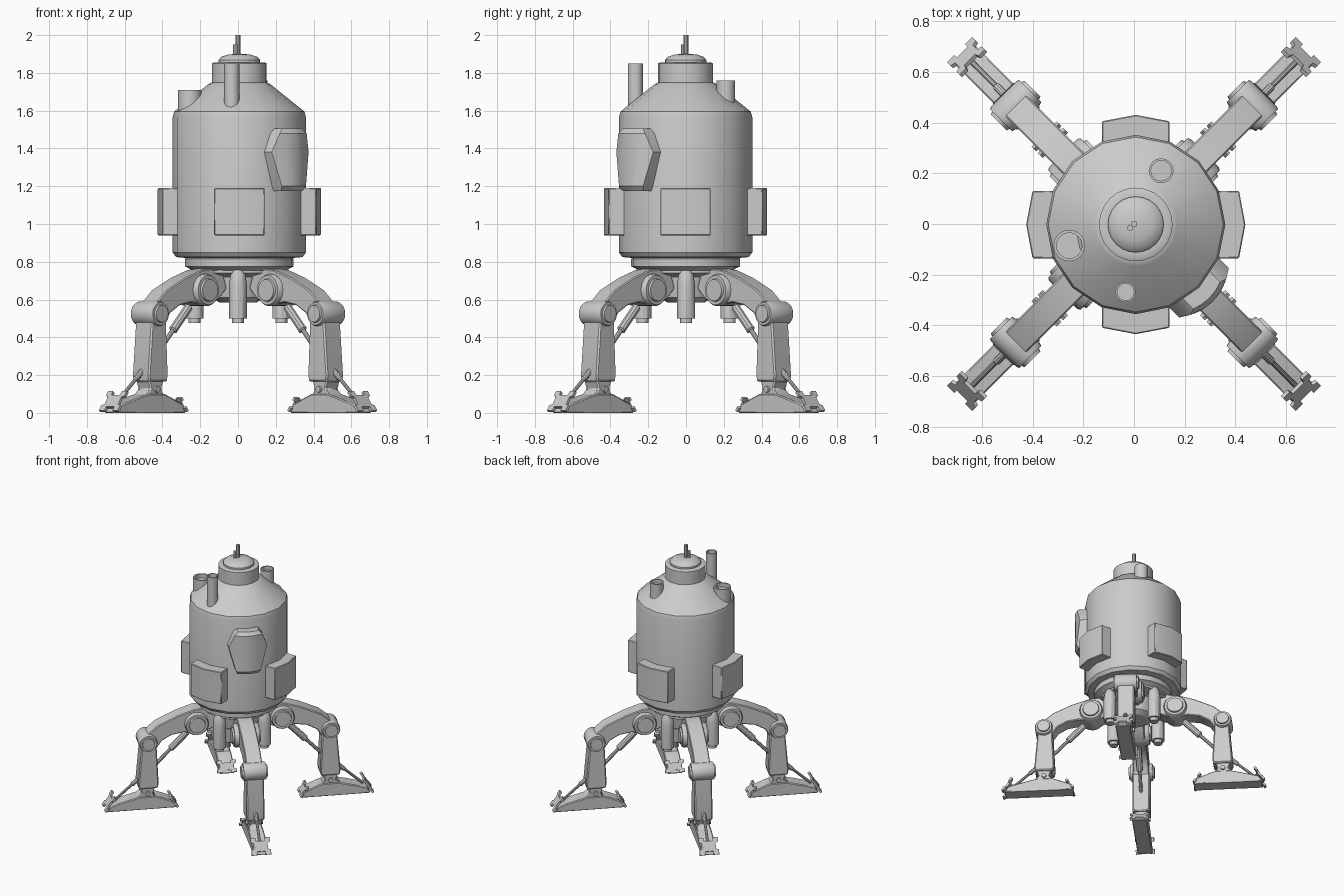
import bpy, bmesh
from math import radians, sin, cos, pi
from mathutils import Matrix, Vector

if "Cube" in bpy.data.objects:
    bpy.data.objects.remove(bpy.data.objects["Cube"])

I = Matrix.Identity(4)


def finish(name, bm, mat=I):
    bmesh.ops.remove_doubles(bm, verts=bm.verts, dist=1e-5)
    bmesh.ops.recalc_face_normals(bm, faces=bm.faces)
    bm.transform(mat)
    me = bpy.data.meshes.new(name)
    bm.to_mesh(me)
    bm.free()
    ob = bpy.data.objects.new(name, me)
    bpy.context.collection.objects.link(ob)
    bpy.ops.object.select_all(action='DESELECT')
    ob.select_set(True)
    bpy.context.view_layer.objects.active = ob
    bpy.ops.object.shade_smooth_by_angle(angle=radians(30))
    return ob


def lathe(name, profile, segs=16, mat=I):
    """Revolve (radius, z) points about local z, with closed ends."""
    bm = bmesh.new()
    rings = [[bm.verts.new((r * cos(2 * pi * i / segs), r * sin(2 * pi * i / segs), z))
              for i in range(segs)] for r, z in profile]
    for a, b in zip(rings, rings[1:]):
        for i in range(segs):
            j = (i + 1) % segs
            bm.faces.new((a[i], a[j], b[j], b[i]))
    bm.faces.new(rings[0])
    bm.faces.new(rings[-1])
    return finish(name, bm, mat)


def prism(name, pts, z0, z1, mat=I, bevel=0):
    """Extrude a local xy outline from z0 to z1."""
    bm = bmesh.new()
    f = bm.faces.new([bm.verts.new((x, y, z0)) for x, y in pts])
    ext = bmesh.ops.extrude_face_region(bm, geom=[f])['geom']
    for v in ext:
        if isinstance(v, bmesh.types.BMVert):
            v.co.z = z1
    ob = finish(name, bm, mat)
    if bevel:
        m = ob.modifiers.new("edges", 'BEVEL')
        m.width, m.segments, m.limit_method = bevel, 1, 'ANGLE'
    return ob


def rod(name, p, q, profile, mat, segs=10):
    """Lathed part from p to q; profile z runs 0..1 along it."""
    p, q = Vector(p), Vector(q)
    d = q - p
    m = Matrix.Translation(p) @ d.to_track_quat('Z', 'Y').to_matrix().to_4x4()
    return lathe(name, [(r, t * d.length) for r, t in profile], segs, mat @ m)


def pipe(name, x, y, r, z0, z1):
    lathe(name, [(r, z0), (r, z1), (r * .82, z1), (r * .82, z1 - .03)], 16,
          Matrix.Translation((x, y, 0)))


C = Matrix.Translation((.007, -.002, 0))

# Capsule body, neck, dome and aerial
lathe("capsule_body", [(.28, .82), (.335, .825), (.353, .85), (.353, 1.565), (.345, 1.595),
                       (.165, 1.74), (.145, 1.75)], 16, C)
lathe("neck_collar", [(.145, 1.74), (.145, 1.85), (.135, 1.855), (.112, 1.855)], 24, C)
lathe("top_dome", [(.11, 1.85), (.11, 1.868), (.095, 1.885), (.06, 1.897), (.0, 1.902)], 24, C)
lathe("aerial", [(.013, 1.89), (.013, 2.0)], 8)
lathe("aerial_short", [(.012, 1.89), (.012, 1.95)], 8, Matrix.Translation((-.015, -.015, 0)))

# Roof pipes
pipe("wide_roof_pipe", -.255, -.085, .062, 1.55, 1.71)
pipe("rear_roof_pipe", .107, .21, .049, 1.55, 1.76)
pipe("tall_roof_pipe", -.033, -.268, .04, 1.61, 1.85)

# Side equipment boxes
for k in range(4):
    prism("equipment_box", [(.3, -.133), (.407, -.133), (.432, 0), (.407, .133), (.3, .133)],
          .94, 1.19, C @ Matrix.Rotation(k * pi / 2, 4, 'Z'), .004)

# Bulged hatch on the front right
bm = bmesh.new()
rows = [(1.175, .08, -.02), (1.2, .09, 0), (1.38, .138, 0), (1.48, .1, 0), (1.505, .075, -.02)]
grid = []
for z, w, off in rows:
    grid.append([bm.verts.new((.43 - 2.6 * (w * f) ** 2 + off, w * f, z))
                 for f in (-1, -.5, 0, .5, 1)])
for a, b in zip(grid, grid[1:]):
    for i in range(4):
        bm.faces.new((a[i], a[i + 1], b[i + 1], b[i]))
ext = bmesh.ops.extrude_face_region(bm, geom=bm.faces[:])['geom']
for v in ext:
    if isinstance(v, bmesh.types.BMVert):
        v.co.x = .28
finish("hatch", bm, C @ Matrix.Rotation(radians(-45), 4, 'Z'))

# Base ring and hub
lathe("base_ring", [(.25, .755), (.275, .77), (.288, .775), (.288, .815), (.275, .83)], 24, C)
lathe("hub", [(.1, .585), (.14, .61), (.16, .72), (.25, .74), (.25, .77)], 16)

# Thrusters under the hub
for k in range(4):
    m = Matrix.Rotation(k * pi / 2, 4, 'Z') @ Matrix.Translation((.23, 0, 0))
    lathe("thruster", [(.032, .475), (.032, .5), (.047, .5), (.047, .68), (.04, .73), (.025, .76)],
          12, m)

# Leg outlines as (distance from axis, height)
THIGH = [(.14, .66), (.17, .745), (.24, .765), (.33, .755), (.45, .715), (.59, .65), (.7, .555),
         (.71, .5), (.66, .46), (.6, .47), (.56, .53), (.49, .57), (.4, .585), (.3, .565), (.2, .6)]
SHIN = [(.6, .54), (.7, .555), (.73, .2), (.725, .165), (.59, .165), (.583, .2)]
FOOT = [(.44, .0), (.95, .0), (.925, .045), (.77, .088), (.72, .1), (.6, .1), (.56, .085), (.465, .045)]
ANKLE = [(.6, .09), (.74, .09), (.7, .125), (.715, .17), (.605, .17), (.62, .125)]
half = [(.03, 0), (.07, 0), (.07, .035), (.05, .042), (.05, .085), (.07, .095), (.07, .125),
        (.035, .125), (.03, .1)]
half = [(.03, .025)] + half
PLATE = half + [(-x, y) for x, y in reversed(half)]
STEP = [(.72, 0), (1, .09), (1, .91), (.72, 1)]


def joint(name, r, z, rad, t, mat):
    lathe(name, [(rad * .68, -t - .012), (rad * .72, -t), (rad * .92, -t), (rad, -t + .012),
                 (rad, t - .012), (rad * .92, t), (rad * .72, t), (rad * .68, t + .012)], 20,
          mat @ Matrix.Translation((r, 0, z)) @ Matrix.Rotation(pi / 2, 4, 'X'))


def plate(name, bottom, top, scale, mat):
    """Notched plate leaning from bottom to top, given as (distance, height)."""
    up = Vector((top[0] - bottom[0], 0, top[1] - bottom[1])).normalized()
    side = Vector((0, 1, 0))
    n = side.cross(up)
    m = Matrix((side, up, n)).transposed().to_4x4()
    m.translation = (bottom[0], 0, bottom[1])
    prism(name, [(x, y * scale) for x, y in PLATE], -.008, .008, mat @ m)


for k in range(4):
    R = Matrix.Rotation(radians(45 + 90 * k), 4, 'Z')
    side = R @ Matrix.Rotation(pi / 2, 4, 'X')
    prism("thigh", THIGH, -.058, .058, side, .006)
    prism("shin", SHIN, -.064, .064, side, .008)
    prism("ankle", ANKLE, -.05, .05, side, .006)
    prism("foot", FOOT, -.055, .055, side, .006)
    joint("hip_joint", .31, .65, .085, .09, R)
    joint("knee_joint", .66, .525, .066, .082, R)
    joint("ankle_joint", .66, .125, .025, .05, R)
    plate("outer_toe_plate", (.965, .008), (.89, .12), 1, R)
    plate("inner_toe_plate", (.445, .008), (.495, .08), .7, R)
    # Piston behind the knee and link in front of the ankle
    rod("piston", (.37, 0, .56), (.6, 0, .32),
        [(.024, 0), (.024, .5), (.013, .52), (.013, 1)], R)
    rod("ankle_link", (.72, 0, .22), (.9, 0, .06),
        [(.016, 0), (.016, .25), (.01, .28), (.01, 1)], R)
